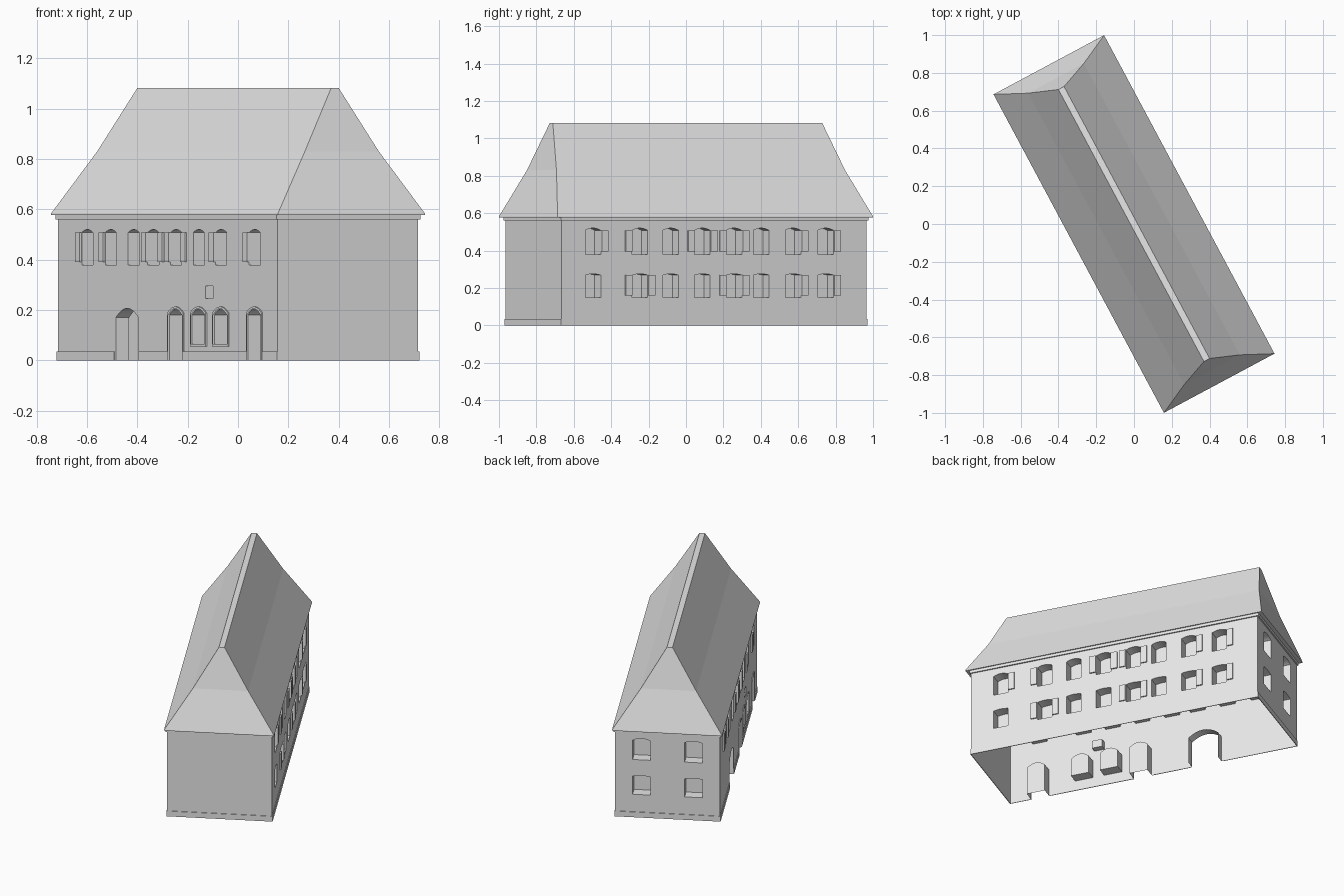
import bpy, bmesh, math
from mathutils import Vector

cube = bpy.data.objects.get("Cube")
if cube:
    bpy.data.objects.remove(cube, do_unlink=True)

TURN = math.radians(28.15)      # the house stands at an angle to the axes
HX, HY, EAVE = 0.3165, 0.9245, 0.56
DEPTH = 0.07                    # depth of window niches
UP = Vector((0, 0, 1))

plaster = bpy.data.materials.new("light_grey")
plaster.use_nodes = True
plaster.diffuse_color = (0.8, 0.8, 0.8, 1)
plaster.node_tree.nodes["Principled BSDF"].inputs["Base Color"].default_value = (0.8, 0.8, 0.8, 1)


def finish(bm, name):
    bmesh.ops.remove_doubles(bm, verts=bm.verts, dist=0.0001)
    bmesh.ops.recalc_face_normals(bm, faces=bm.faces)
    mesh = bpy.data.meshes.new(name)
    bm.to_mesh(mesh)
    bm.free()
    mesh.materials.append(plaster)
    obj = bpy.data.objects.new(name, mesh)
    obj.rotation_euler.z = TURN
    bpy.context.collection.objects.link(obj)
    return obj


class Side:
    """Maps wall coordinates (along, height, outward) to space."""
    def __init__(self, normal, reach, half):
        self.n, self.reach, self.half = Vector(normal), reach, half
        self.t = UP.cross(self.n)

    def at(self, u, z, out=0.0):
        return self.n * (self.reach + out) + self.t * u + UP * z


def opening(u, w, z0, z1, rise):
    """Outline: sill, then a shallow arch from right to left."""
    pts = [(u - w / 2, z0), (u + w / 2, z0)]
    for i in range(9):
        s = 1 - i / 4
        pts.append((u + s * w / 2, z1 - rise * s * s))
    return pts


def band(bm, a, b, skip_first):
    """Quads joining two loops of equal length."""
    n = len(a)
    for i in range(1 if skip_first else 0, n):
        j = (i + 1) % n
        bm.faces.new((a[i], a[j], b[j], b[i]))


def build_wall(bm, side, holes):
    """Flat wall with niches; each hole is (u, w, z0, z1, rise, depth, closed)."""
    L = side.half
    outline, inner = [(-L, 0)], []
    for h in sorted(holes):
        pts = opening(*h[:5])
        if h[2] == 0:
            outline += [pts[0]] + pts[:0:-1]
        else:
            inner.append(pts)
    outline += [(L, 0), (L, EAVE), (-L, EAVE)]
    edges = []
    for loop in [outline] + inner:
        vs = [bm.verts.new(side.at(*p)) for p in loop]
        edges += [bm.edges.new((vs[i - 1], vs[i])) for i in range(len(vs))]
    bmesh.ops.triangle_fill(bm, edges=edges, normal=side.n, use_beauty=True)
    for h in holes:
        pts = opening(*h[:5])
        front = [bm.verts.new(side.at(*p)) for p in pts]
        back = [bm.verts.new(side.at(*p, -h[5])) for p in pts]
        band(bm, front, back, h[2] == 0)
        if h[6]:
            bm.faces.new(back)


def plate(bm, side, u0, u1, z0, z1, thick):
    """Thin box lying on a wall."""
    rect = [(u0, z0), (u1, z0), (u1, z1), (u0, z1)]
    low = [bm.verts.new(side.at(*p)) for p in rect]
    top = [bm.verts.new(side.at(*p, thick)) for p in rect]
    band(bm, low, top, False)
    bm.faces.new(top)


def frame(bm, side, hole):
    """Raised surround around an opening."""
    u, w, z0, z1, rise = hole[:5]
    m = 0.009
    inside = opening(u, w, z0, z1, rise)
    outside = opening(u, w + 2 * m, z0 - m if z0 else 0, z1 + m, rise)
    a = [bm.verts.new(side.at(*p, 0.005)) for p in inside]
    b = [bm.verts.new(side.at(*p, 0.005)) for p in outside]
    c = [bm.verts.new(side.at(*p)) for p in outside]
    band(bm, a, b, z0 == 0)
    band(bm, b, c, z0 == 0)


court = Side((-1, 0, 0), HX, HY)     # long side with doors
street = Side((1, 0, 0), HX, HY)     # long side with two window rows
back_end = Side((0, 1, 0), HY, HX)
front_end = Side((0, -1, 0), HY, HX)

# Window columns along the house
columns = [-0.733, -0.449, -0.262, -0.07, 0.122, 0.287, 0.48, 0.678]
upper = lambda u, w=0.094: (u, w, 0.38, 0.52, 0.012, DEPTH, True)
lower = lambda u, w=0.094: (u, w, 0.15, 0.275, 0.006, DEPTH, True)

street_holes = [f(y) for y in columns for f in (upper, lower)]
end_holes = [f(x, 0.108) for x in (-0.157, 0.157) for f in (upper, lower)]
court_low = [(-columns[i], 0.115, 0, 0.205, 0.025, DEPTH, True) for i in (0, 3)]
court_low += [(-columns[i], 0.115, 0.065, 0.205, 0.025, DEPTH, True) for i in (1, 2)]
passage = (-0.343, 0.19, 0, 0.207, 0.037, 0.06, False)
vent = (0.35, 0.065, 0.245, 0.295, 0, 0.04, True)
court_holes = [upper(-y) for y in columns] + court_low + [passage, vent]

# Walls
bm = bmesh.new()
layout = [(court, court_holes), (street, street_holes), (back_end, end_holes), (front_end, [])]
for side, holes in layout:
    build_wall(bm, side, holes)
finish(bm, "walls")

# Surrounds of the ground floor openings
bm = bmesh.new()
for hole in court_low:
    frame(bm, court, hole)
finish(bm, "door_and_window_surrounds")

# Open shutters beside the windows: -1 and 1 give the side along the house
bm = bmesh.new()
up_sides = [(1,), (-1,), (), (-1, 1), (-1, 1), (), (1,), (1,)]
low_sides = [(), (-1, 1), (), (), (-1, 1), (), (1,), (1,)]
court_sides = [(1,), (1,), (), (-1, 1), (-1, 1), (), (1,), (1,)]
rows = [(street, 1, up_sides, 0.395, 0.508), (street, 1, low_sides, 0.16, 0.268),
        (court, -1, court_sides, 0.39, 0.508)]
for side, flip, sides, z0, z1 in rows:
    for y, which in zip(columns, sides):
        for s in which:
            u = flip * (y + s * 0.069)
            plate(bm, side, u - 0.02, u + 0.02, z0, z1, 0.008)
finish(bm, "shutters")

# Plinth, broken at the doors
bm = bmesh.new()
for side, holes in layout:
    start = -side.half - 0.004
    for h in sorted(h for h in holes if h[2] == 0):
        plate(bm, side, start, h[0] - h[1] / 2 - 0.009, 0, 0.035, 0.004)
        start = h[0] + h[1] / 2 + 0.009
    plate(bm, side, start, side.half + 0.004, 0, 0.035, 0.004)
finish(bm, "plinth")


def tiers(name, levels):
    """Closed stack of rectangles given as (half x, half y, z)."""
    bm = bmesh.new()
    rings = [[bm.verts.new((sx * x, sy * y, z)) for sx, sy in ((-1, -1), (1, -1), (1, 1), (-1, 1))]
             for x, y, z in levels]
    for a, b in zip(rings, rings[1:]):
        band(bm, a, b, False)
    bm.faces.new(rings[0])
    bm.faces.new(rings[-1])
    finish(bm, name)


# Cornice and hipped roof with a slight bell-cast
tiers("cornice", [(HX + 0.008, HY + 0.008, EAVE), (HX + 0.008, HY + 0.008, 0.579)])
tiers("roof", [(0.332, 0.956, 0.578), (0.332, 0.956, 0.583), (0.167, 0.875, 0.83), (0.0168, 0.8165, 1.083)])
